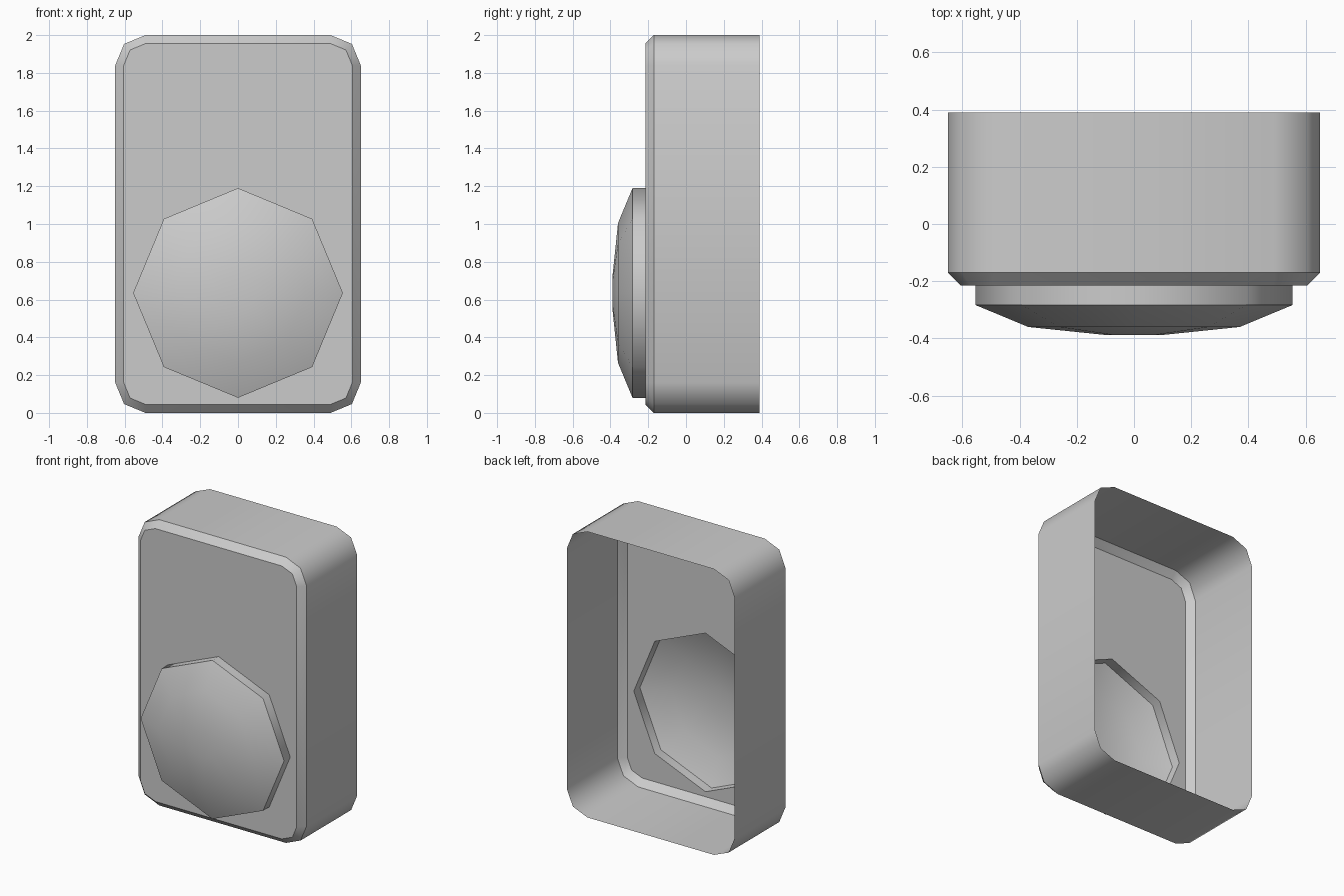
import bpy, bmesh
from math import cos, sin, pi

if "Cube" in bpy.data.objects:
    bpy.data.objects.remove(bpy.data.objects["Cube"])

DOME_Z, DOME_R, FRONT_Y = 0.635, 0.555, -0.215


def rounded_rect(inset, y, r=0.16, w=0.65, h=2.0):
    """Outline with two segments per corner, corner centres fixed."""
    pts = []
    for q, (sx, sz) in enumerate([(1, 1), (-1, 1), (-1, -1), (1, -1)]):
        for k in range(3):
            a = q * pi / 2 + k * pi / 4
            pts.append((sx * (w - r) + (r - inset) * cos(a), y,
                        h / 2 + sz * (h / 2 - r) + (r - inset) * sin(a)))
    return pts


def octagon(r, y):
    return [(r * cos(k * pi / 4), y, DOME_Z + r * sin(k * pi / 4)) for k in range(8)]


def add_ring(bm, pts):
    return [bm.verts.new(p) for p in pts]


def ring_edges(bm, ring):
    out = []
    for a, b in zip(ring, ring[1:] + ring[:1]):
        out.append(bm.edges.get((a, b)) or bm.edges.new((a, b)))
    return out


def bridge(bm, r0, r1):
    n = len(r0)
    for i in range(n):
        j = (i + 1) % n
        bm.faces.new((r0[i], r0[j], r1[j], r1[i]))


def finish(bm, name, sharp_rings):
    bmesh.ops.recalc_face_normals(bm, faces=bm.faces[:])
    for f in bm.faces:
        f.smooth = True
    for ring in sharp_rings:
        for e in ring_edges(bm, ring):
            e.smooth = False
    mesh = bpy.data.meshes.new(name)
    bm.to_mesh(mesh)
    bm.free()
    obj = bpy.data.objects.new(name, mesh)
    bpy.context.collection.objects.link(obj)
    return obj


# Housing: open-backed shell, chamfered front with an octagonal opening
bm = bmesh.new()
back = add_ring(bm, rounded_rect(0, 0.39))
mid = add_ring(bm, rounded_rect(0, -0.17))
front = add_ring(bm, rounded_rect(0.045, FRONT_Y))
hole = add_ring(bm, octagon(DOME_R, FRONT_Y))
bridge(bm, back, mid)
bridge(bm, mid, front)
bmesh.ops.triangle_fill(bm, use_beauty=True, normal=(0, -1, 0),
                        edges=ring_edges(bm, front) + ring_edges(bm, hole))
finish(bm, "housing", [mid, front])

# Dome: short octagonal rim and a shallow curved cap
bm = bmesh.new()
profile = [(DOME_R, FRONT_Y), (DOME_R, -0.283), (0.37, -0.36), (0.1, -0.388)]
rings = [add_ring(bm, octagon(r, y)) for r, y in profile]
for r0, r1 in zip(rings, rings[1:]):
    bridge(bm, r0, r1)
bm.faces.new(rings[-1])
finish(bm, "dome", [rings[1]])
